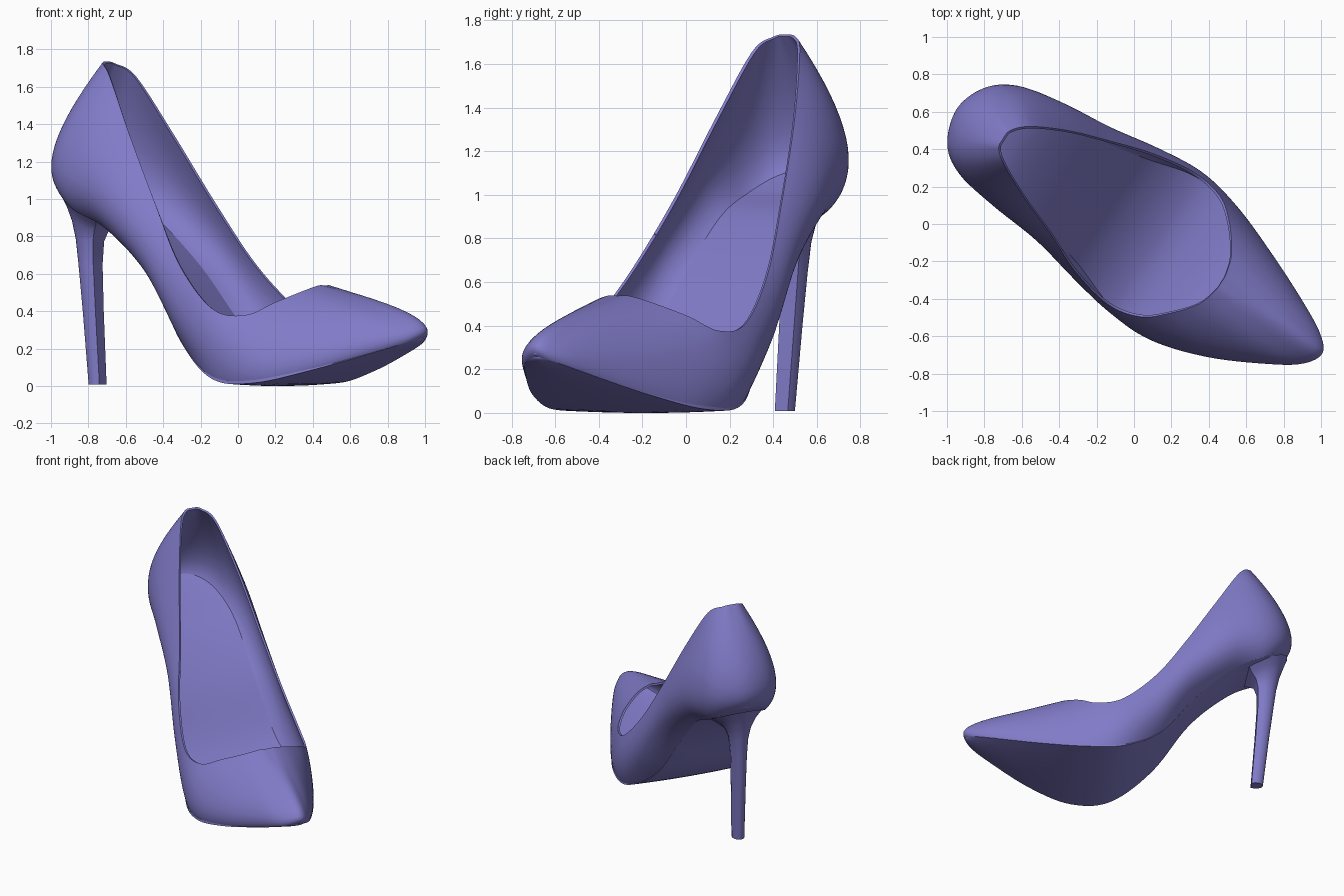
import bpy, bmesh, math
from mathutils import Vector

if "Cube" in bpy.data.objects:
    bpy.data.objects.remove(bpy.data.objects["Cube"])

ANG = math.radians(-33)          # shoe points from back-left to front-right
SUB = 7                          # samples between stations
mat = bpy.data.materials.new("violet")
mat.diffuse_color = (0.22, 0.20, 0.58, 1)
mat.use_nodes = True
mat.node_tree.nodes["Principled BSDF"].inputs["Base Color"].default_value = mat.diffuse_color

# Stations heel -> toe: (along, height, left half width, right half width)
SOLE = [(-1.09, 1.08, 0, 0), (-1.04, 1.04, .12, .13), (-.92, .95, .19, .20), (-.70, .84, .20, .20),
        (-.42, .58, .20, .20), (-.16, .23, .27, .29), (.12, .04, .37, .42), (.40, .02, .36, .45),
        (.70, .085, .255, .37), (1.0, .18, .12, .22), (1.15, .235, .035, .125), (1.195, .26, -.035, .035)]
BULGE = [(-1.12, 1.22, 0, 0), (-1.06, 1.20, .17, .185), (-.92, 1.14, .275, .28), (-.68, 1.0, .325, .32),
         (-.40, .73, .35, .345), (-.12, .36, .39, .40), (.15, .17, .42, .46), (.40, .14, .375, .465),
         (.70, .19, .26, .375), (1.0, .25, .125, .23), (1.15, .285, .04, .13), (1.21, .31, -.035, .035)]
RIM = [(-.83, 1.73, 0, 0), (-.82, 1.72, .06, .055), (-.74, 1.65, .135, .115), (-.56, 1.34, .225, .20),
       (-.34, .97, .30, .285), (-.12, .64, .365, .38), (.12, .41, .40, .43), (.30, .375, .37, .39),
       (.42, .44, .28, .29), (.52, .50, .15, .17), (.555, .53, .05, .07), (.56, .53, -.01, .01)]


def world(p):
    c, s = math.cos(ANG), math.sin(ANG)
    return Vector((p[0] * c - p[1] * s, p[0] * s + p[1] * c, p[2]))


def loop(rows):
    """Smooth closed loop through the stations, left side out, right side back."""
    pts = [Vector((u, l, z)) for u, z, l, r in rows]
    pts += [Vector((u, -r, z)) for u, z, l, r in rows[-2:0:-1]]
    n, out = len(pts), []
    for i in range(n):
        a, b, c, d = (pts[(i + k) % n] for k in (-1, 0, 1, 2))
        for j in range(SUB):
            t = j / SUB
            out.append(.5 * (2 * b + (c - a) * t + (2 * a - 5 * b + 4 * c - d) * t * t
                             + (3 * b - a - 3 * c + d) * t ** 3))
    return out


def across(a, b, c, s):
    """Curve through sole, bulge and rim points; s = 0..1 low part, 1..2 high part."""
    d1, d2 = (b - a).length ** .5, (c - b).length ** .5
    k1, k2 = (b - a) / d1, (c - b) / d2
    t = s * d1 if s <= 1 else d1 + (s - 1) * d2
    return a + k1 * t + (k2 - k1) / (d1 + d2) * t * (t - d1)


def build(name, rows, closed, thick=0, offset=0, caps=False):
    """Skin a list of point rows into a smooth object."""
    bm = bmesh.new()
    vs = [[bm.verts.new(world(p)) for p in r] for r in rows]
    n = len(rows[0])
    for r0, r1 in zip(vs, vs[1:]):
        for i in range(n if closed else n - 1):
            k = (i + 1) % n
            bm.faces.new((r0[i], r0[k], r1[k], r1[i]))
    if caps:
        bm.faces.new(vs[0])
        bm.faces.new(vs[-1])
    bmesh.ops.remove_doubles(bm, verts=bm.verts, dist=1e-4)
    bmesh.ops.recalc_face_normals(bm, faces=bm.faces)
    me = bpy.data.meshes.new(name)
    bm.to_mesh(me)
    bm.free()
    ob = bpy.data.objects.new(name, me)
    bpy.context.collection.objects.link(ob)
    me.materials.append(mat)
    bpy.ops.object.select_all(action='DESELECT')
    bpy.context.view_layer.objects.active = ob
    ob.select_set(True)
    if thick:
        m = ob.modifiers.new("thickness", 'SOLIDIFY')
        m.thickness, m.offset = thick, offset
        bpy.ops.object.modifier_apply(modifier=m.name)
    bpy.ops.object.shade_smooth_by_angle(angle=math.radians(40))
    return ob


def plate(name, ring, dish, thick):
    """Surface spanning the left and right halves of a loop."""
    n, div = len(ring), 10
    rows = []
    for i in range(n // 2 + 1):
        l, r = ring[i], ring[-i % n]
        rows.append([l.lerp(r, j / div) - Vector((0, 0, dish * (1 - (2 * j / div - 1) ** 2)))
                     for j in range(div + 1)])
    return build(name, rows, False, thick, 0)


def seam(name, i, s0, s1):
    """Fine raised stitch line running up the upper at loop index i."""
    cu = bpy.data.curves.new(name, 'CURVE')
    cu.dimensions, cu.bevel_depth, cu.bevel_resolution = '3D', .004, 1
    sp = cu.splines.new('POLY')
    sp.points.add(16)
    for k in range(17):
        p = world(across(sole[i], bulge[i], rim[i], s0 + (s1 - s0) * k / 16))
        sp.points[k].co = (*p, 1)
    cu.materials.append(mat)
    bpy.context.collection.objects.link(bpy.data.objects.new(name, cu))


sole, bulge, rim = loop(SOLE), loop(BULGE), loop(RIM)


def ring_at(s):
    return [across(a, b, c, s) for a, b, c in zip(sole, bulge, rim)]


# Upper, outsole and insole
build("upper", [ring_at(k / 10) for k in range(21)], True, .014, 0)
plate("outsole", [p + Vector((0, p.y * .03, .004)) for p in sole], .01, .016)
plate("insole", ring_at(.4), .01, .01)

# Stitch lines at the back and on one side
seam("back_seam", 0, 0, 2)
seam("side_seam", len(sole) - int(4.5 * SUB), 0, 2)

# Stiletto heel: D-shaped sections (height, centre, half depth, half width, tilt)
sections = []
for z, uc, hu, hv, tilt in [(.008, -.886, .042, .042, 0), (.03, -.888, .043, .042, 0), (.4, -.922, .050, .048, 0),
                            (.65, -.945, .058, .054, 0), (.78, -.953, .068, .064, -.1),
                            (.86, -.955, .088, .086, -.3), (.92, -.955, .12, .125, -.5),
                            (.965, -.955, .145, .17, -.55)]:
    pts = [(hu, -hv * .85), (hu, hv * .85)]
    pts += [(hu * .3 - 1.3 * hu * math.sin(a), hv * math.cos(a))
            for a in (math.pi * k / 14 for k in range(15))]
    sections.append([Vector((uc + u, v - .027 * (1 - z), z + tilt * u)) for u, v in pts])
build("heel", sections, True, caps=True)
